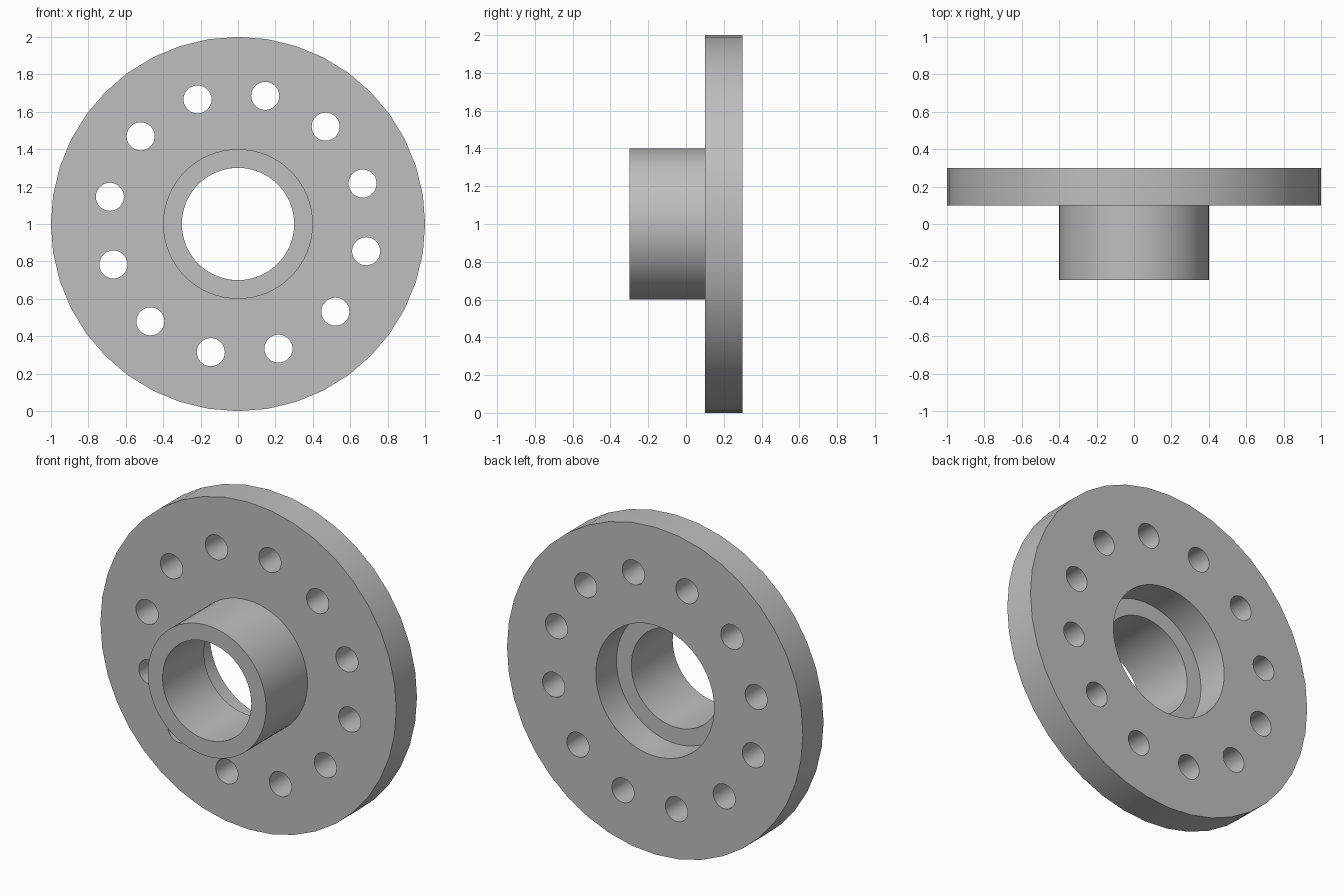
import bpy
import bmesh
from math import radians, cos, sin, tau

if "Cube" in bpy.data.objects:
    bpy.data.objects.remove(bpy.data.objects["Cube"])

# Single grey metal
metal = bpy.data.materials.new("grey metal")
metal.use_nodes = True
metal.diffuse_color = (0.52, 0.52, 0.52, 1)
metal.node_tree.nodes["Principled BSDF"].inputs["Base Color"].default_value = (0.52, 0.52, 0.52, 1)


def circle(radius, sides, cx=0.0, cz=0.0):
    """Points of a circle in the profile plane."""
    return [(cx + radius * cos(tau * i / sides), cz + radius * sin(tau * i / sides))
            for i in range(sides)]


def plate(name, loops, y_front, y_back):
    """Extrude an outline with holes along y, as a clean mesh."""
    curve = bpy.data.curves.new(name, "CURVE")
    curve.dimensions = "2D"
    curve.fill_mode = "BOTH"
    curve.extrude = (y_back - y_front) / 2
    for loop in loops:
        spline = curve.splines.new("POLY")
        spline.points.add(len(loop) - 1)
        for point, (x, z) in zip(spline.points, loop):
            point.co = (x, z, 0, 1)
        spline.use_cyclic_u = True
    obj = bpy.data.objects.new(name, curve)
    bpy.context.collection.objects.link(obj)
    obj.location = (0, (y_front + y_back) / 2, 1)
    obj.rotation_euler = (radians(90), 0, 0)

    bpy.ops.object.select_all(action="DESELECT")
    obj.select_set(True)
    bpy.context.view_layer.objects.active = obj
    bpy.ops.object.convert(target="MESH")
    obj = bpy.context.object
    obj.name = name

    # Weld the caps to the walls
    bm = bmesh.new()
    bm.from_mesh(obj.data)
    bmesh.ops.remove_doubles(bm, verts=bm.verts, dist=0.0001)
    bmesh.ops.recalc_face_normals(bm, faces=bm.faces)
    bm.to_mesh(obj.data)
    bm.free()
    obj.data.materials.clear()
    obj.data.materials.append(metal)
    bpy.ops.object.shade_smooth_by_angle(angle=radians(30))
    return obj


# Flange disc with a central recess and a ring of twelve bolt holes
bolt_holes = []
for k in range(12):
    a = radians(18 + 30 * k)
    bolt_holes.append(circle(0.075, 32, 0.7 * cos(a), 0.7 * sin(a)))
plate("flange_disc", [circle(1.0, 40), circle(0.4, 64)] + bolt_holes, 0.1, 0.3)

# Hub tube standing out of the front
plate("hub_tube", [circle(0.4, 64), circle(0.3, 64)], -0.3, 0.1)
